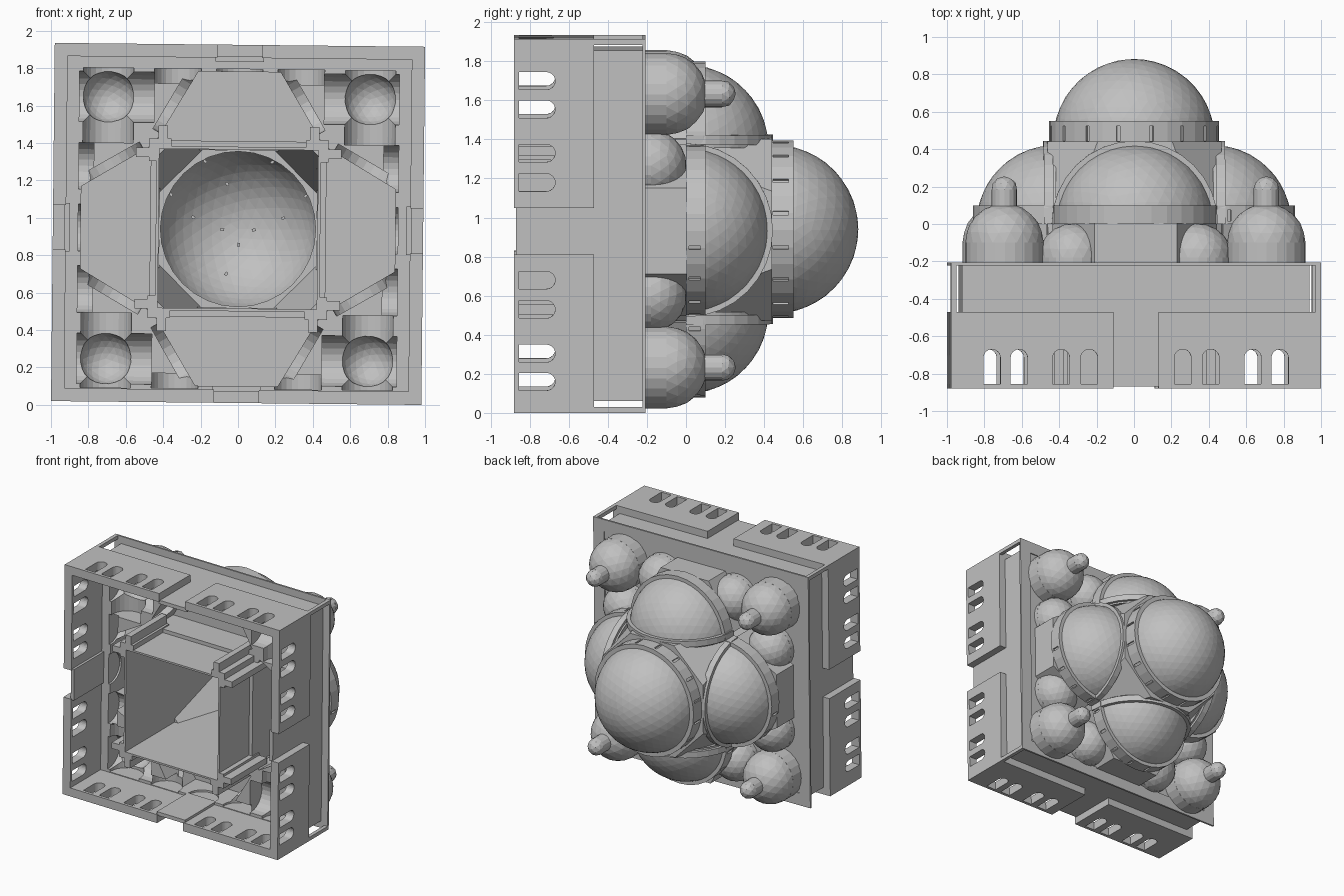
import bpy, bmesh, math
from mathutils import Matrix, Vector

cube = bpy.data.objects.get("Cube")
if cube:
    bpy.data.objects.remove(cube)

stone = bpy.data.materials.new("grey stone")
stone.use_nodes = True
GREY = (0.53, 0.53, 0.53, 1)
stone.diffuse_color = GREY
stone.node_tree.nodes["Principled BSDF"].inputs["Base Color"].default_value = GREY

T, PI = Matrix.Translation, math.pi


def rz(a):
    return Matrix.Rotation(a, 4, 'Z')


# The building is made upright, then tipped onto its back
TIP = T((0, 0, 0.94)) @ Matrix.Rotation(math.radians(0.6), 4, 'Y') @ Matrix.Rotation(-PI / 2, 4, 'X')
QUARTERS = [rz(k * PI / 2) for k in range(4)]
EIGHTHS = [q @ Matrix.Diagonal((s, 1, 1, 1)) for q in QUARTERS for s in (1, -1)]


def box(bm, x0, x1, y0, y1, z0, z1, m=Matrix()):
    c = T(((x0 + x1) / 2, (y0 + y1) / 2, (z0 + z1) / 2))
    bmesh.ops.create_cube(bm, size=1, matrix=m @ c @ Matrix.Diagonal((x1 - x0, y1 - y0, z1 - z0, 1)))


def prism(bm, pts, z0, z1, m=Matrix()):
    face = bm.faces.new([bm.verts.new(m @ Vector((x, y, z0))) for x, y in pts])
    top = bmesh.ops.extrude_face_region(bm, geom=[face])["geom"]
    up = m.to_3x3() @ Vector((0, 0, z1 - z0))
    bmesh.ops.translate(bm, vec=up, verts=[v for v in top if isinstance(v, bmesh.types.BMVert)])


def circle(r, n=32):
    return [(r * math.cos(2 * PI * i / n), r * math.sin(2 * PI * i / n)) for i in range(n)]


def arch(bm, r, foot, spring, length, m):
    """Round-headed tunnel running along local y."""
    pts = [(-r, foot), (r, foot)]
    pts += [(r * math.cos(PI * i / 12), spring + r * math.sin(PI * i / 12)) for i in range(13)]
    prism(bm, pts, -length / 2, length / 2, m @ Matrix.Rotation(PI / 2, 4, 'X'))


def dome(bm, r, m, planes=((0, 0, 1),), detail=3):
    part = bmesh.new()
    bmesh.ops.create_icosphere(part, subdivisions=detail, radius=r)
    for n in planes:
        bmesh.ops.bisect_plane(part, geom=part.verts[:] + part.edges[:] + part.faces[:],
                               plane_co=(0, 0, 0), plane_no=n, clear_inner=True)
    part.transform(m)
    temp = bpy.data.meshes.new("temp")
    part.to_mesh(temp)
    part.free()
    bm.from_mesh(temp)
    bpy.data.meshes.remove(temp)


def chamfered(bm, half, low, high, z0, z1):
    """Square block whose corner cuts widen towards the top."""
    verts = []
    for z, c in ((z0, low), (z1, high)):
        for m in EIGHTHS:
            verts.append(bm.verts.new(m @ Vector((c, half, z))))
    bmesh.ops.convex_hull(bm, input=verts)


def make(name, bm, cutter=None):
    bmesh.ops.recalc_face_normals(bm, faces=bm.faces)
    mesh = bpy.data.meshes.new(name)
    bm.to_mesh(mesh)
    bm.free()
    ob = bpy.data.objects.new(name, mesh)
    bpy.context.collection.objects.link(ob)
    if cutter:
        tool = make(name + "_cutter", cutter)
        tool.matrix_world = Matrix()
        ob.matrix_world = Matrix()
        mod = ob.modifiers.new("cut", 'BOOLEAN')
        mod.operation, mod.solver, mod.object, mod.use_self = 'DIFFERENCE', 'EXACT', tool, True
        bpy.context.view_layer.update()
        cut = bpy.data.meshes.new_from_object(ob.evaluated_get(bpy.context.evaluated_depsgraph_get()))
        ob.modifiers.clear()
        ob.data = cut
        bpy.data.objects.remove(tool)
    ob.data.materials.clear()
    ob.data.materials.append(stone)
    ob.matrix_world = TIP
    return ob


# Arcade walls with arched windows and a gateway in each side
X, Y0, Y1, WALL, STEP = 0.99, -0.985, 0.93, 0.07, 0.06
bm, cut = bmesh.new(), bmesh.new()
box(bm, -X, X, Y0, Y1, -0.88, -0.47)
box(cut, WALL - X, X - WALL, Y0 + WALL, Y1 - WALL, -1, 0)
for m in EIGHTHS:
    for x in (0.25, 0.4, 0.625, 0.77):
        arch(cut, 0.045, -0.855, -0.715, 0.4, m @ T((x, 0.95, 0)))
for m in QUARTERS:
    box(cut, -0.12, 0.12, 0.8, 1.1, -1, -0.3, m)
make("arcade_walls", bm, cut)

# Recessed panels closing the gateways
bm = bmesh.new()
for m, edge in zip(QUARTERS, (Y1, X, -Y0, X)):
    box(bm, -0.13, 0.13, edge - STEP - 0.03, edge - STEP, -0.87, -0.46, m)
make("gateway_panels", bm)

# Roof slab, stepped in from the arcade, with vaulted underside
APSE = [(-0.44, 0.47), (0.44, 0.47), (0.22, 0.84), (-0.22, 0.84)]
bm, cut = bmesh.new(), bmesh.new()
box(bm, STEP - X, X - STEP, Y0 + STEP, Y1 - STEP, -0.48, -0.215)
box(cut, -0.43, 0.43, -0.43, 0.43, -1, 0)
for m in QUARTERS:
    prism(cut, APSE, -1, -0.23, m)
    arch(cut, 0.125, -0.6, -0.46, 0.08, m @ T((0, 0.815, 0)))
    corner = m @ T((0.7, 0.7, 0))
    arch(cut, 0.135, -0.6, -0.46, 0.4, corner @ T((0, -0.045, 0)))
    arch(cut, 0.135, -0.6, -0.46, 0.4, corner @ rz(PI / 2) @ T((0, 0.045, 0)))
    bmesh.ops.create_icosphere(cut, subdivisions=3, radius=0.14, matrix=corner @ T((0, 0, -0.36)))
for m in EIGHTHS:
    arch(cut, 0.125, -0.6, -0.46, 0.08, m @ T((0.33, 0.815, 0)))
    arch(cut, 0.18, -0.6, -0.46, 0.07, m @ T((0.34, 0.67, 0)) @ rz(-PI / 3))
make("roof_slab", bm, cut)

# Thin cornice over the slab, and the slim corner posts that carry it
bm, cut = bmesh.new(), bmesh.new()
box(bm, -X, X, Y0, Y1, -0.222, -0.207)
box(cut, 0.1 - X, X - 0.1, Y0 + 0.1, Y1 - 0.1, -1, 0)
make("cornice", bm, cut)
bm = bmesh.new()
for x, y in ((-X, Y0), (X - 0.03, Y0), (X - 0.03, Y1 - 0.03)):
    box(bm, x, x + 0.03, y, y + 0.03, -0.475, -0.215)
make("corner_posts", bm)

# Central hall walls and stepped corner piers
bm, cut = bmesh.new(), bmesh.new()
box(bm, -0.44, 0.44, -0.44, 0.44, -0.87, -0.2)
box(cut, -0.425, 0.425, -0.425, 0.425, -1, 0)
make("hall_walls", bm, cut)
bm = bmesh.new()
for m in EIGHTHS:
    box(bm, 0.428, 0.48, 0.36, 0.48, -0.87, -0.4, m)
    box(bm, 0.47, 0.55, 0.38, 0.43, -0.87, -0.4, m)
make("corner_piers", bm)

# Hollow block under the main dome, its corners sloping in to the drum
bm, cut = bmesh.new(), bmesh.new()
chamfered(bm, 0.465, 0.44, 0.2, -0.22, 0.44)
chamfered(cut, 0.425, 0.42, 0.19, -0.3, 0.425)
prism(cut, circle(0.418), 0.38, 1)
make("dome_base", bm, cut)


def drum(name, r, z0, z1, m, half=False):
    """Ring pierced by narrow windows."""
    bm, cut = bmesh.new(), bmesh.new()
    prism(bm, circle(r), z0, z1)
    prism(cut, circle(r - 0.04), z0 - 1, z1 + 1)
    if half:
        box(cut, -1, 1, -1, 0.02, z0 - 1, z1 + 1)
    for i in range(16):
        box(cut, r - 0.015, r + 0.1, -0.01, 0.01, z0 + 0.015, z1 - 0.025, rz((i + 0.5) * PI / 8))
    for b in (bm, cut):
        b.transform(m)
    make(name, bm, cut)


# Main dome
drum("main_drum", 0.455, 0.43, 0.55, Matrix())
bm = bmesh.new()
dome(bm, 0.432, T((0, 0, 0.45)), detail=4)
make("main_dome", bm)

# Four half domes, each on a many-sided apse
apses, halves, arches = bmesh.new(), bmesh.new(), bmesh.new()
for k, m in enumerate(QUARTERS):
    prism(apses, APSE, -0.22, 0.005, m)
    drum("half_drum_%d" % (k + 1), 0.44, 0, 0.1, m @ T((0, 0.42, 0)), True)
    dome(halves, 0.422, m @ T((0, 0.42, 0)), ((0, 0, 1), (0, 1, 0)), 4)
    rim = [(x, y) for x, y in circle(0.445) if y >= -0.001]
    prism(arches, rim, -0.05, 0, m @ T((0, 0.435, 0)) @ Matrix.Rotation(PI / 2, 4, 'X'))
make("apse_blocks", apses)
make("half_domes", halves)
make("half_dome_arches", arches)

# Small side domes
bm = bmesh.new()
for m in EIGHTHS:
    prism(bm, circle(0.182, 24), -0.22, -0.18, m @ T((0.335, 0.665, 0)))
    dome(bm, 0.182, m @ T((0.335, 0.665, -0.18)))
make("side_domes", bm)

# Corner domes with lanterns
bm, top = bmesh.new(), bmesh.new()
for m in QUARTERS:
    c = m @ T((0.7, 0.7, 0))
    prism(bm, circle(0.21, 24), -0.22, -0.1, c)
    dome(bm, 0.21, c @ T((0, 0, -0.1)))
    prism(top, circle(0.068, 16), 0.05, 0.185, c)
    dome(top, 0.07, c @ T((0, 0, 0.185)), detail=2)
make("corner_domes", bm)
make("corner_lanterns", top)
